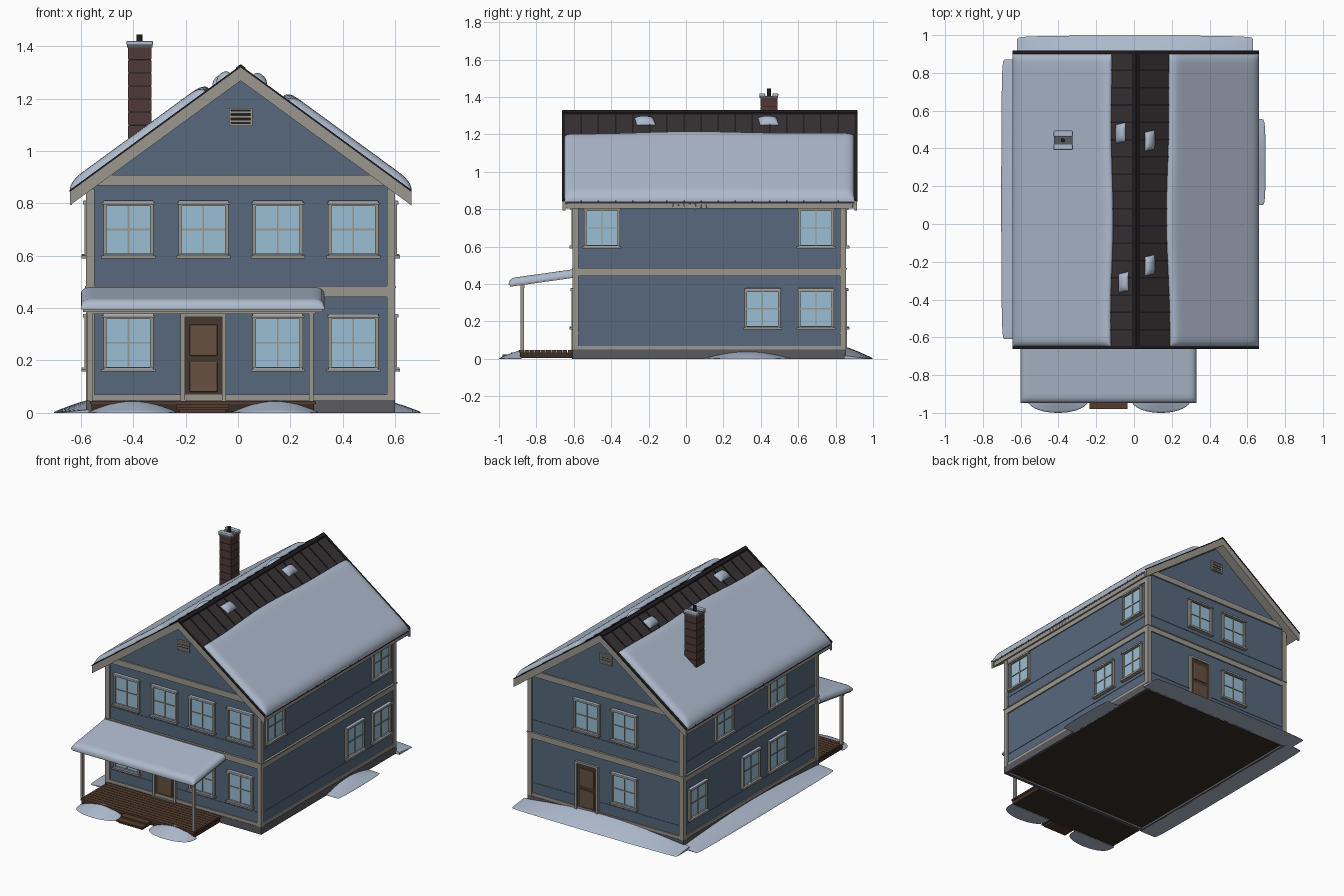
import bpy, bmesh, math, random
from mathutils import Vector, Matrix

if "Cube" in bpy.data.objects:
    bpy.data.objects.remove(bpy.data.objects["Cube"])

random.seed(4)
CX, X0, X1, Y0, Y1 = 0.01, -0.57, 0.59, -0.596, 0.846    # house walls
SLOPE, RIDGE = 0.73, 1.322


def material(name, *rgb):
    m = bpy.data.materials.new(name)
    m.diffuse_color = (*rgb, 1)
    m.use_nodes = True
    m.node_tree.nodes["Principled BSDF"].inputs["Base Color"].default_value = m.diffuse_color
    return m


BLUE = material("blue_siding", 0.095, 0.14, 0.205)
TRIM = material("trim", 0.33, 0.31, 0.275)
GLASS = material("glass", 0.32, 0.52, 0.66)
SNOW = material("snow", 0.42, 0.49, 0.61)
ROOF = material("roof_metal", 0.038, 0.03, 0.032)
DARK = material("black_metal", 0.014, 0.012, 0.014)
DOOR = material("door_brown", 0.06, 0.04, 0.028)
PANEL = material("door_panel", 0.13, 0.08, 0.05)
BRICK = material("brick", 0.08, 0.042, 0.038)
WOOD = material("deck_wood", 0.09, 0.045, 0.026)
STONE = material("foundation", 0.10, 0.10, 0.115)
FLOOR = material("floor", 0.04, 0.026, 0.018)


def add(name, mesh, mat, loc=(0, 0, 0), rot=0):
    if not mesh.materials:
        mesh.materials.append(mat)
    o = bpy.data.objects.new(name, mesh)
    o.location, o.rotation_euler.z = loc, rot
    bpy.context.collection.objects.link(o)
    return o


def to_mesh(bm, name):
    bmesh.ops.recalc_face_normals(bm, faces=bm.faces)
    me = bpy.data.meshes.new(name)
    bm.to_mesh(me)
    bm.free()
    return me


def box_mesh(name, items, bevel=0):
    """Each item is x0, x1, y0, y1, z0, z1."""
    bm = bmesh.new()
    for a, b, c, d, e, f in items:
        m = Matrix.Translation(((a + b) / 2, (c + d) / 2, (e + f) / 2)) @ Matrix.Diagonal((b - a, d - c, f - e, 1))
        bmesh.ops.create_cube(bm, size=1, matrix=m)
    if bevel:
        bmesh.ops.bevel(bm, geom=bm.edges[:], offset=bevel, segments=2, affect='EDGES', profile=0.5)
    return to_mesh(bm, name)


def boxes(name, items, mat, bevel=0):
    return add(name, box_mesh(name, items, bevel), mat)


def prisms(name, pts, spans, mat):
    """Extrude an x-z outline along y, once per (y0, y1) span."""
    bm = bmesh.new()
    for y0, y1 in spans:
        f = bm.faces.new([bm.verts.new((CX + x, y0, z)) for x, z in pts])
        ext = bmesh.ops.extrude_face_region(bm, geom=[f], use_keep_orig=True)["geom"]
        bmesh.ops.translate(bm, vec=(0, y1 - y0, 0), verts=[v for v in ext if isinstance(v, bmesh.types.BMVert)])
    return add(name, to_mesh(bm, name), mat)


def chevron(w, top, thick):
    return [(-w, top - SLOPE * w), (0, top), (w, top - SLOPE * w),
            (w, top - SLOPE * w - thick), (0, top - thick), (-w, top - SLOPE * w - thick)]


def shell(name, fn, nu, nv):
    """Closed smooth snow body; fn(u, v) gives base and top points."""
    bm = bmesh.new()
    ease = lambda i, n: 0.5 - 0.5 * math.cos(math.pi * i / n)
    grid = [[[bm.verts.new(p) for p in fn(ease(i, nu), ease(j, nv))] for j in range(nv + 1)] for i in range(nu + 1)]
    for i in range(nu):
        for j in range(nv):
            for k in (0, 1):
                bm.faces.new([grid[i][j][k], grid[i + 1][j][k], grid[i + 1][j + 1][k], grid[i][j + 1][k]])
    rim = [(i, 0) for i in range(nu)] + [(nu, j) for j in range(nv)]
    rim += [(i, nv) for i in range(nu, 0, -1)] + [(0, j) for j in range(nv, 0, -1)]
    for (a, b), (c, d) in zip(rim, rim[1:] + rim[:1]):
        bm.faces.new([grid[a][b][0], grid[c][d][0], grid[c][d][1], grid[a][b][1]])
    bmesh.ops.remove_doubles(bm, verts=bm.verts, dist=1e-5)
    bmesh.ops.dissolve_degenerate(bm, edges=bm.edges, dist=1e-6)
    o = add(name, to_mesh(bm, name), SNOW)
    bpy.ops.object.select_all(action='DESELECT')
    o.select_set(True)
    bpy.context.view_layer.objects.active = o
    bpy.ops.object.shade_smooth_by_angle(angle=math.radians(50))
    return o


def rounded(u, length, r=0.03):
    k = min(1, min(u, 1 - u) * length / r)
    return math.sqrt(max(0, 1 - (1 - k) ** 2))


def ring(name, z0, z1, out, mat):
    boxes(name, [(X0 - out, X1 + out, Y0 - out, Y0 + 0.01, z0, z1), (X0 - out, X1 + out, Y1 - 0.01, Y1 + out, z0, z1),
                 (X0 - out, X0 + 0.01, Y0 - out, Y1 + out, z0, z1), (X1 - 0.01, X1 + out, Y0 - out, Y1 + out, z0, z1)], mat)


# House body, foundation and trim bands
eave = 1.27 - SLOPE * 0.58
prisms("house_walls", [(-0.58, 0.05), (0.58, 0.05), (0.58, eave), (0, 1.27), (-0.58, eave)], [(Y0, Y1)], BLUE)
boxes("ground_floor", [(X0 + 0.01, X1 - 0.01, Y0 + 0.01, Y1 - 0.01, 0.015, 0.05)], FLOOR)
ring("foundation", 0, 0.05, 0.01, STONE)
ring("base_board", 0.05, 0.07, 0.008, TRIM)
ring("lower_siding_strip", 0.134, 0.14, 0.003, BLUE)
ring("floor_band", 0.442, 0.48, 0.009, TRIM)
ring("floor_band_cap", 0.477, 0.485, 0.014, TRIM)
ring("upper_siding_strip", 0.563, 0.569, 0.003, BLUE)
boxes("eave_frieze", [(x - 0.008, x + 0.008, Y0, Y1, 0.815, 0.85) for x in (X0, X1)], TRIM)
boxes("corner_boards", [(x - (0.01 if x < 0 else 0.022), x + (0.022 if x < 0 else 0.01),
                         y - (0.01 if y < 0 else 0.022), y + (0.022 if y < 0 else 0.01), 0.05, 0.855)
                        for x in (X0, X1) for y in (Y0, Y1)], TRIM)
prisms("gable_band", [(-0.57, 0.868), (0.57, 0.868), (0.52, 0.908), (-0.52, 0.908)],
       [(Y0 - 0.01, Y0 + 0.01), (Y1 - 0.01, Y1 + 0.01)], TRIM)

# Metal roof with standing seams
prisms("roof_deck", chevron(0.65, RIDGE, 0.018), [(-0.655, 0.91)], ROOF)
prisms("soffit", chevron(0.645, RIDGE - 0.017, 0.03), [(-0.65, 0.905)], TRIM)
prisms("rake_boards", chevron(0.652, RIDGE - 0.002, 0.052), [(-0.66, -0.645), (0.9, 0.915)], TRIM)
prisms("rake_edges", chevron(0.653, RIDGE + 0.005, 0.008), [(-0.663, -0.65), (0.905, 0.918)], DARK)
prisms("roof_seams", chevron(0.652, RIDGE + 0.005, 0.012),
       [(-0.655 + i * 0.0915, -0.647 + i * 0.0915) for i in range(18)], DARK)
prisms("ridge_cap", chevron(0.018, RIDGE + 0.009, 0.012), [(-0.66, 0.915)], DARK)


# Roof snow sheets and small leftover patches
def roof_snow(side, inner, wave):
    def fn(u, v):
        y = -0.65 + 1.55 * u
        d0 = inner + wave * math.sin(math.pi * u) + 0.004 * math.sin(11 * u)
        d = d0 + (0.652 - d0) * v
        h = 0.032 * rounded(u, 1.55, 0.04) * rounded(v, 0.5, 0.05)
        z = RIDGE - SLOPE * d
        return (CX + side * d, y, z - 0.006), (CX + side * (d + 0.25 * h), y, z + h)
    return fn


shell("roof_snow_right", roof_snow(1, 0.18, -0.015), 36, 24)
shell("roof_snow_left", roof_snow(-1, 0.132, -0.008), 36, 24)


def snow_patch(x, y):
    side = 1 if x > CX else -1

    def fn(u, v):
        px, py = x + 0.052 * (v - 0.5), y + 0.1 * (u - 0.5) + 0.012 * v
        z = RIDGE - SLOPE * abs(px - CX)
        h = 0.022 * rounded(u, 1, 0.4) * rounded(v, 1, 0.45)
        return (px, py, z - 0.003), (px + side * 0.4 * h, py, z + h)
    return fn


for i, (x, y) in enumerate([(-0.07, 0.475), (0.083, 0.435), (0.083, -0.225), (-0.055, -0.315)]):
    shell(f"snow_patch_{i}", snow_patch(x, y), 10, 8)

# Icicles under the eaves
bm = bmesh.new()
for x in (CX - 0.645, CX + 0.645):
    for y in [-0.64, 0.89] + [-0.07 + 0.03 * i for i in range(7)]:
        h = random.uniform(0.02, 0.05)
        bmesh.ops.create_cone(bm, segments=6, radius1=0, radius2=0.004, depth=h, cap_ends=True,
                              matrix=Matrix.Translation((x, y, 0.835 - h / 2)))
add("icicles", to_mesh(bm, "icicles"), SNOW)

# Window and door templates: local x along the wall, -y outward
frame = box_mesh("window_frame", [
    (-0.096, -0.083, -0.016, 0.01, -0.1, 0.1), (0.083, 0.096, -0.016, 0.01, -0.1, 0.1),
    (-0.096, 0.096, -0.016, 0.01, 0.09, 0.1), (-0.096, 0.096, -0.016, 0.01, -0.1, -0.092),
    (-0.101, 0.101, -0.022, 0.01, 0.096, 0.103), (-0.103, 0.103, -0.028, 0.01, -0.11, -0.1),
    (-0.003, 0.003, -0.01, 0, -0.092, 0.09), (-0.083, 0.083, -0.01, 0, -0.003, 0.003)])
glass = box_mesh("window_glass", [(-0.084, 0.084, -0.005, 0.005, -0.094, 0.092)])
ledge = box_mesh("window_snow", [(-0.096, 0.096, -0.022, 0, 0.101, 0.11), (-0.095, 0.095, -0.027, 0, -0.101, -0.094)], 0.003)
jamb = box_mesh("door_frame", [(-0.087, -0.071, -0.016, 0.01, 0.05, 0.37), (0.071, 0.087, -0.016, 0.01, 0.05, 0.37),
                               (-0.087, 0.087, -0.016, 0.01, 0.366, 0.38), (-0.087, 0.087, -0.02, 0.01, 0.042, 0.05)])
leaf = box_mesh("door_leaf", [(-0.072, 0.072, -0.006, 0.005, 0.048, 0.367)])
panels = box_mesh("door_panels", [(-0.053, 0.053, -0.01, 0, 0.218, 0.337), (-0.053, 0.053, -0.01, 0, 0.08, 0.195)], 0.003)
louvres = box_mesh("vent_louvres", [(-0.037, 0.037, -0.012, 0, z, z + 0.01) for z in (-0.022, -0.005, 0.012)])
vent = box_mesh("vent_frame", [(-0.045, 0.045, -0.012, 0, 0.026, 0.034), (-0.045, 0.045, -0.012, 0, -0.034, -0.026),
                               (-0.045, -0.037, -0.012, 0, -0.034, 0.034), (0.037, 0.045, -0.012, 0, -0.034, 0.034)])
vent_back = box_mesh("vent_back", [(-0.04, 0.04, -0.003, 0, -0.03, 0.03)])

WALLS = {"front": (lambda t: (t, Y0), 0), "right": (lambda t: (X1, t), math.pi / 2),
         "back": (lambda t: (t, Y1), math.pi), "left": (lambda t: (X0, t), -math.pi / 2)}


def mount(wall, t, z, parts):
    pos, rot = WALLS[wall]
    for mesh, mat in parts:
        add(f"{wall}_{mesh.name}", mesh, mat, (*pos(t), z), rot)


WINDOW = [(frame, TRIM), (glass, GLASS), (ledge, SNOW)]
A, B, C, D = -0.418, -0.132, 0.152, 0.44
LAYOUT = {"front": ([A, B, C, D], [A, C, D]), "right": ([-0.45, 0.695], [0.41, 0.695]),
          "back": ([B, C], [B]), "left": ([0.41, -0.165], [0.695, 0.122, -0.165])}
for wall, rows in LAYOUT.items():
    for z, row in zip((0.70, 0.268), rows):
        for t in row:
            mount(wall, t, z, WINDOW)
for wall, t in (("front", B), ("back", C)):
    mount(wall, t, 0, [(jamb, TRIM), (leaf, DOOR), (panels, PANEL)])
    mount(wall, CX, 1.13, [(vent, TRIM), (vent_back, DARK), (louvres, TRIM)])

# Brick chimney
boxes("chimney_core", [(-0.418, -0.332, 0.4, 0.486, 0.95, 1.395)], DARK)
boxes("chimney_bricks", [(-0.42, -0.33, 0.398, 0.488, z, z + 0.046) for z in [0.95 + 0.05 * i for i in range(9)]], BRICK)
boxes("chimney_cap", [(-0.424, -0.326, 0.393, 0.493, 1.394, 1.406)], STONE)
boxes("chimney_snow", [(-0.426, -0.324, y, y + 0.032, 1.403, 1.42) for y in (0.392, 0.462)], SNOW, 0.006)
bm = bmesh.new()
bmesh.ops.create_cone(bm, segments=12, radius1=0.011, radius2=0.011, depth=0.05, cap_ends=True,
                      matrix=Matrix.Translation((-0.376, 0.443, 1.42)))
add("chimney_flue", to_mesh(bm, "chimney_flue"), DARK)

# Porch deck, steps, posts and roof
boxes("porch_planks", [(-0.565, 0.295, -0.893 + 0.029 * i, -0.867 + 0.029 * i, 0.034, 0.046) for i in range(10)], WOOD)
boxes("porch_base", [(-0.56, 0.29, -0.888, Y0, 0.004, 0.035)], FLOOR)
boxes("porch_steps", [(-0.235, -0.035, -0.98, -0.89, 0.012, 0.022), (-0.225, -0.045, -0.97, -0.89, 0, 0.012),
                      (-0.235, -0.035, -0.935, -0.89, 0.022, 0.033)], WOOD)
boxes("porch_posts", [(x - 0.009, x + 0.009, -0.884, -0.866, 0.045, 0.39) for x in (-0.565, 0.28)], TRIM)
boxes("porch_beam", [(-0.58, 0.297, -0.886, -0.864, 0.378, 0.395)], TRIM)
slab = boxes("porch_roof", [(-0.592, 0.325, -0.942, Y0, -0.018, 0)], TRIM)
for v in slab.data.vertices:
    v.co.z += 0.403 + 0.14 * (v.co.y + 0.945)


def porch_snow(u, v):
    x, y = -0.6 + 0.93 * u, -0.948 + 0.352 * v
    z = 0.403 + 0.14 * (y + 0.945)
    h = 0.028 * rounded(u, 0.93) * rounded(v * 0.5, 0.7)
    return (x, y, z - 0.008), (x, y, z + h)


shell("porch_snow", porch_snow, 28, 16)


# Snow drifts against the walls and porch
def drift(name, start, end, out, depth, height, ends, low):
    """ends shapes the outline's corners, low is the height left at the ends."""
    start, end, out = Vector(start), Vector(end), Vector(out)

    def fn(u, v):
        s = max(0.001, math.sin(math.pi * u))
        p = start.lerp(end, u) + out * depth * v * s ** ends
        return (p.x, p.y, 0), (p.x, p.y, height * (low + (1 - low) * s) * (1 - v ** 1.2) + 0.004 * s ** 0.3 * (v < 0.999))
    shell(name, fn, 20, 10)


drift("drift_back", (-0.62, 0.845, 0), (0.63, 0.845, 0), (0, 1, 0), 0.153, 0.062, 0.02, 0.25)
drift("drift_left", (-0.57, -0.61, 0), (-0.57, 0.87, 0), (-1, 0, 0), 0.133, 0.045, 0.02, 0.25)
drift("drift_right", (0.59, 0.10, 0), (0.59, 0.555, 0), (1, 0, 0), 0.107, 0.036, 0.03, 0.05)
drift("drift_porch_left", (-0.57, -0.88, 0), (-0.235, -0.88, 0), (0, -1, 0), 0.12, 0.043, 0.25, 0.05)
drift("drift_porch_right", (-0.02, -0.88, 0), (0.305, -0.88, 0), (0, -1, 0), 0.12, 0.043, 0.25, 0.05)
